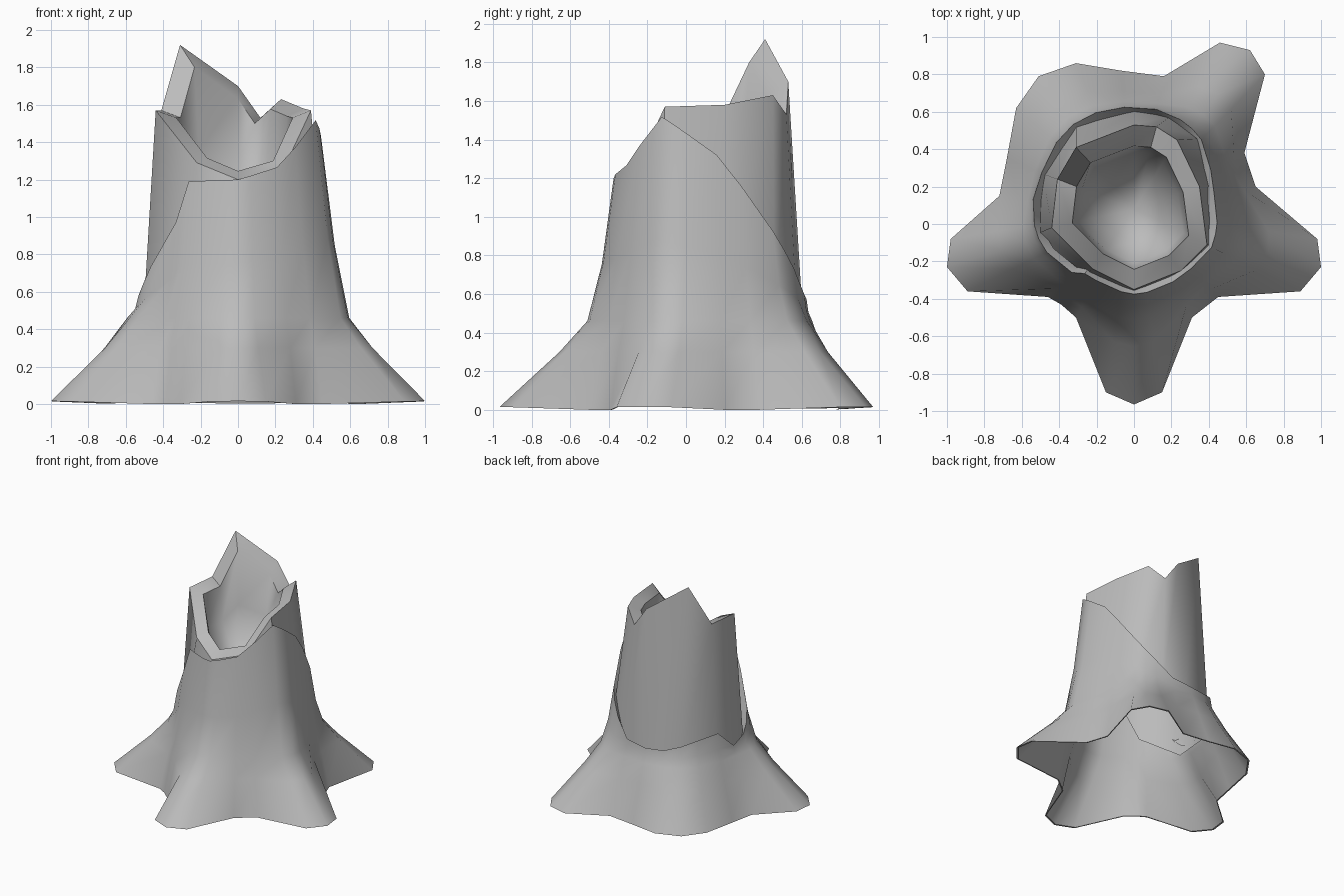
import bpy
import bmesh
from math import atan2, cos, sin, hypot, pi, radians

cube = bpy.data.objects.get("Cube")
if cube:
    bpy.data.objects.remove(cube, do_unlink=True)

CENTRE_Y = 0.08
FOOT_Z = 0.4

wood = bpy.data.materials.new("grey_wood")
wood.use_nodes = True
wood.diffuse_color = (0.5, 0.5, 0.5, 1)
wood.node_tree.nodes["Principled BSDF"].inputs["Base Color"].default_value = (0.5, 0.5, 0.5, 1)


def polar(x, y):
    return atan2(y - CENTRE_Y, x), hypot(x, y - CENTRE_Y)


def around(table, angle):
    """Linear lookup of (angle, value) pairs around the full circle."""
    angle = (angle + pi) % (2 * pi) - pi
    pts = sorted(table)
    pts = [(pts[-1][0] - 2 * pi, pts[-1][1])] + pts + [(pts[0][0] + 2 * pi, pts[0][1])]
    for (a, u), (b, v) in zip(pts, pts[1:]):
        if a <= angle <= b:
            return u + (v - u) * (angle - a) / max(b - a, 1e-6)
    return pts[0][1]


def loft(name, rings, tip=None):
    """Skin a stack of closed rings, with an optional closing point."""
    bm = bmesh.new()
    rows = [[bm.verts.new(p) for p in ring] for ring in rings]
    n = len(rows[0])
    for low, high in zip(rows, rows[1:]):
        for i in range(n):
            k = (i + 1) % n
            bm.faces.new((low[i], low[k], high[k], high[i]))
    if tip:
        end = bm.verts.new(tip)
        for i in range(n):
            bm.faces.new((rows[-1][i], rows[-1][(i + 1) % n], end))
    mesh = bpy.data.meshes.new(name)
    bm.to_mesh(mesh)
    bm.free()
    mesh.materials.append(wood)
    obj = bpy.data.objects.new(name, mesh)
    bpy.context.collection.objects.link(obj)
    bpy.ops.object.select_all(action="DESELECT")
    obj.select_set(True)
    bpy.context.view_layer.objects.active = obj
    bpy.ops.object.shade_smooth_by_angle(angle=radians(55))


def scaled(ring, s, z_of):
    return [(x * s, CENTRE_Y + (y - CENTRE_Y) * s, z_of(z)) for x, y, z in ring]


# Splintered rim of the trunk and the line its walls follow downwards
rim = [(0, -.35, 1.2), (.25, -.25, 1.27), (.39, -.11, 1.57), (.35, .2, 1.58),
       (.23, .45, 1.63), (.12, .52, 1.53), (0, .53, 1.7), (-.31, .41, 1.92),
       (-.41, .24, 1.57), (-.44, -.02, 1.57), (-.22, -.24, 1.29)]
foot = [(0, -.43), (.3, -.34), (.5, -.13), (.49, .22), (.4, .46), (.2, .58),
        (0, .61), (-.31, .53), (-.49, .27), (-.51, -.05), (-.33, -.32)]
rim_r = [polar(x, y) for x, y, z in rim]
rim_z = [(polar(x, y)[0], z) for x, y, z in rim]
foot_r = [polar(x, y) for x, y in foot]

# Torn upper edge of the bark: height by direction
torn_edge = [(radians(a), z) for a, z in (
    (-166, .6), (-155, .72), (-135, .95), (-128, 1.19), (-90, 1.2), (-60, 1.27),
    (-26, 1.52), (16, 1.29), (52, .85), (75, .6), (105, .56), (144, .67),
    (160, .68), (176, .52))]


def trunk_radius(a, z):
    t = (z - FOOT_Z) / (around(rim_z, a) - FOOT_Z)
    return around(foot_r, a) * (1 - t) + around(rim_r, a) * t


# Hollow trunk: walls start just behind the bark edge, bowl inside
wall_start = []
for (rx, ry, rz), (fx, fy) in zip(rim, foot):
    a = polar(rx, ry)[0]
    z = min(around(torn_edge, a + radians(d)) for d in range(-32, 33, 4)) - .1
    t = (z - FOOT_Z) / (rz - FOOT_Z)
    wall_start.append((fx + (rx - fx) * t, fy + (ry - fy) * t, z))
inner = scaled(rim, .75, lambda z: 1.4 + (z - 1.4) * .77)
bowl = [scaled(inner, s, lambda z, b=b, f=f: b + (z - 1.25) * f)
        for s, b, f in ((.9, 1.14, .4), (.55, 1.05, .15))]
loft("hollow_trunk", [wall_start, rim, inner] + bowl, (0, CENTRE_Y, .98))

# Bark skirt: spreading roots below, torn edge above
roots = [(0, -.965), (.15, -.9), (.31, -.5), (.45, -.39), (.89, -.36), (1, -.23),
         (.98, -.08), (.65, .2), (.59, .38), (.7, .8), (.62, .93), (.46, .97),
         (.16, .79), (-.07, .82), (-.31, .86), (-.51, .79), (-.63, .62),
         (-.68, .35), (-.72, .15), (-.98, -.08), (-1, -.23), (-.89, -.36),
         (-.46, -.39), (-.39, -.43), (-.31, -.5), (-.15, -.9)]


def bark_ring(height, spread, gap=.025):
    ring = []
    for x, y in roots:
        a, reach = polar(x, y)
        z = height(around(torn_edge, a))
        r = trunk_radius(a, z) + gap
        r += (reach - r) * spread
        ring.append((r * cos(a), CENTRE_Y + r * sin(a), z))
    return ring


ground = [(x, y, max(0, .04 * (polar(x, y)[1] - .66))) for x, y in roots]
rings = [scaled(ground, .985, lambda z: z), ground]
rings += [bark_ring(lambda top, z=z: z, s) for z, s in ((.3, .38), (.46, .12))]
rings += [bark_ring(lambda top, f=f: .46 + (top - .46) * f, s)
          for f, s in ((.4, .03), (1, 0))]
# Lip tucked steeply down into the trunk wall
rings.append(bark_ring(lambda top: top - .1, 0, -.025))
loft("bark_and_roots", rings)
